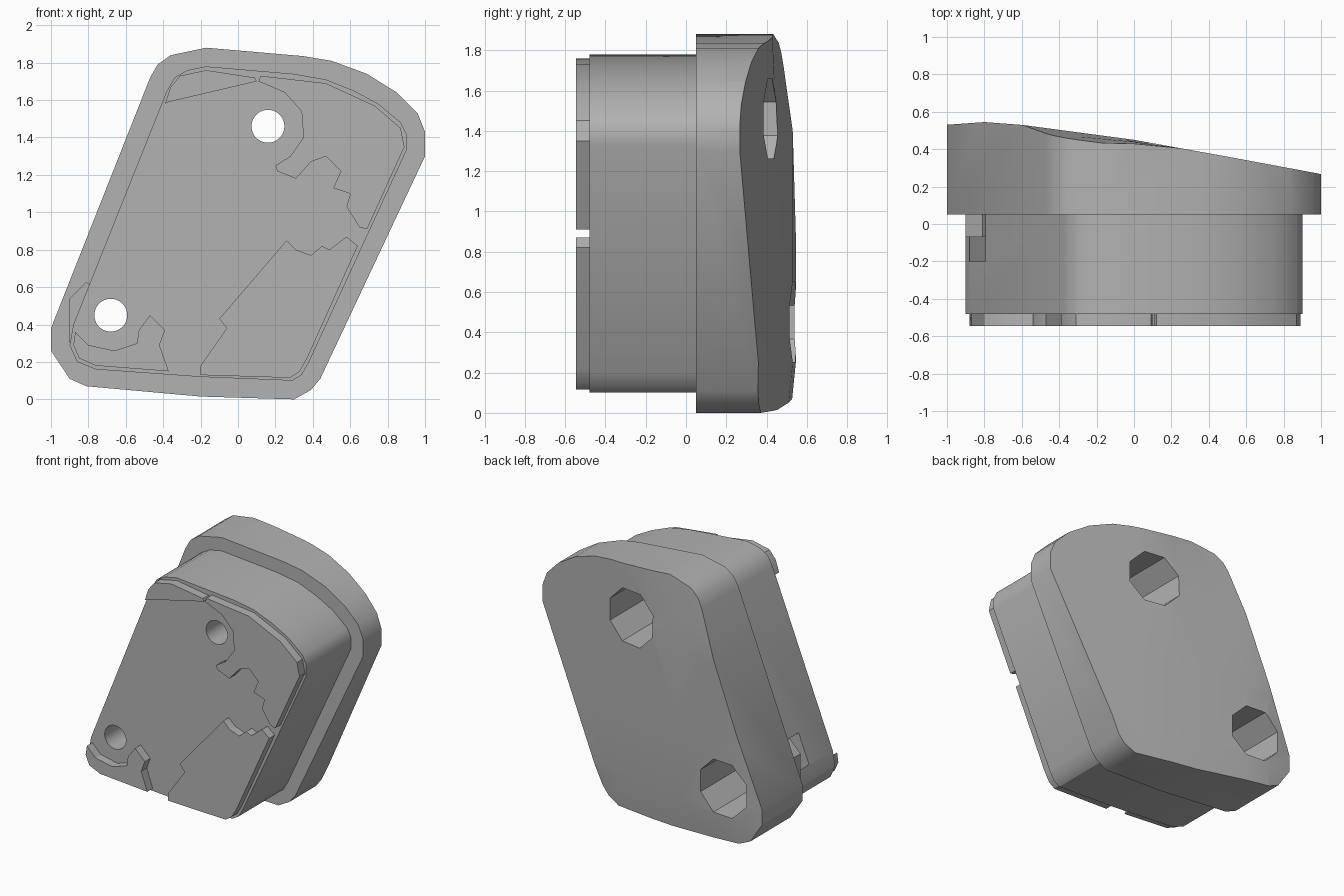
import bpy
import bmesh
import math
from mathutils import Vector

if "Cube" in bpy.data.objects:
    bpy.data.objects.remove(bpy.data.objects["Cube"], do_unlink=True)

grey = bpy.data.materials.new("plain grey")
grey.use_nodes = True
COLOUR = (0.45, 0.45, 0.45, 1)
grey.diffuse_color = COLOUR
grey.node_tree.nodes["Principled BSDF"].inputs["Base Color"].default_value = COLOUR

FLANGE_BACK, BODY_FRONT, PAD_FRONT, BORE_FLOOR = 0.05, -0.48, -0.545, -0.2
SCREW_CENTRES = [(0.16, 1.46), (-0.68, 0.45)]


def prism_mesh(outline, y_front, y_back):
    """Extrude an x-z outline along y."""
    bm = bmesh.new()
    face = bm.faces.new([bm.verts.new((x, y_front, z)) for x, z in outline])
    extruded = bmesh.ops.extrude_face_region(bm, geom=[face], use_keep_orig=True)
    for item in extruded["geom"]:
        if isinstance(item, bmesh.types.BMVert):
            item.co.y = y_back
    bmesh.ops.recalc_face_normals(bm, faces=bm.faces)
    return bm


def make_object(name, bm):
    mesh = bpy.data.meshes.new(name)
    bm.to_mesh(mesh)
    bm.free()
    mesh.materials.append(grey)
    obj = bpy.data.objects.new(name, mesh)
    bpy.context.collection.objects.link(obj)
    return obj


def activate(obj):
    bpy.ops.object.select_all(action="DESELECT")
    obj.select_set(True)
    bpy.context.view_layer.objects.active = obj


def finish(obj, cutters=()):
    """Cut the screw holes, then smooth the rounded corners."""
    activate(obj)
    for cutter in cutters:
        mod = obj.modifiers.new("hole", "BOOLEAN")
        mod.operation = "DIFFERENCE"
        mod.solver = "EXACT"
        mod.object = cutter
        bpy.ops.object.modifier_apply(modifier=mod.name)
    bpy.ops.object.shade_smooth_by_angle(angle=math.radians(32))


def circle(centre, radius, sides):
    steps = [math.tau * (i + 0.5) / sides for i in range(sides)]
    return [(centre[0] + radius * math.cos(a), centre[1] + radius * math.sin(a))
            for a in steps]


def back_depth(x, z):
    """Sloping back surface, falling away to the left and dipping at the top."""
    profile = [(-1.01, 0.53), (-0.8, 0.545), (-0.6, 0.53), (0, 0.45),
               (0.5, 0.36), (1.01, 0.265)]
    depth = profile[-1][1]
    for (xa, ya), (xb, yb) in zip(profile, profile[1:]):
        if xa <= x <= xb:
            depth = ya + (yb - ya) * (x - xa) / (xb - xa)
            break
    top_dip = 0.04 * max(0, (z - 1.4) / 0.45) * min(1, max(0, 0.2 - x) / 0.4)
    bottom_dip = 0.025 * max(0, (0.25 - z) / 0.25)
    return depth - top_dip - bottom_dip


# Screw hole cutters: wide octagonal bore from the back, narrow hole through
cutters = []
for centre in SCREW_CENTRES:
    cutters.append(make_object("bore_cutter", prism_mesh(circle(centre, 0.215, 8), BORE_FLOOR, 1)))
    cutters.append(make_object("hole_cutter", prism_mesh(circle(centre, 0.088, 32), -1, 1)))

# Wide rear flange with a sloping back
flange_outline = [
    (-0.17, 1.88), (-0.36, 1.84), (-0.43, 1.79), (-0.47, 1.72), (-1, 0.38),
    (-1, 0.26), (-0.9, 0.11), (-0.81, 0.07), (-0.2, 0.015), (0.3, 0),
    (0.39, 0.05), (0.44, 0.11), (1, 1.3), (1, 1.43), (0.96, 1.53),
    (0.85, 1.64), (0.69, 1.74), (0.5, 1.81), (0.35, 1.835)]
bm = prism_mesh(flange_outline, FLANGE_BACK, 1)
for axis, cuts in (((1, 0, 0), (-0.8, -0.6, -0.3, 0, 0.25, 0.5, 0.75)),
                   ((0, 0, 1), (0.25, 0.8, 1.4, 1.65))):
    for cut in cuts:
        back = [f for f in bm.faces if all(v.co.y > 0.9 for v in f.verts)]
        edges = {e for f in back for e in f.edges}
        verts = {v for f in back for v in f.verts}
        bmesh.ops.bisect_plane(bm, geom=back + list(edges) + list(verts),
                               plane_co=Vector(axis) * cut, plane_no=axis)
for v in bm.verts:
    if v.co.y > 0.9:
        v.co.y = back_depth(v.co.x, v.co.z)
bmesh.ops.triangulate(bm, faces=[f for f in bm.faces if abs(f.normal.y) > 0.5])
bmesh.ops.recalc_face_normals(bm, faces=bm.faces)
finish(make_object("rear_flange", bm), cutters)

# Narrower front body
body_outline = [
    (-0.17, 1.78), (-0.27, 1.76), (-0.34, 1.72), (-0.38, 1.65), (-0.88, 0.4),
    (-0.9, 0.29), (-0.86, 0.2), (-0.76, 0.16), (-0.2, 0.12), (0.29, 0.1),
    (0.34, 0.13), (0.38, 0.2), (0.9, 1.33), (0.9, 1.42), (0.87, 1.48),
    (0.75, 1.58), (0.62, 1.65), (0.47, 1.71), (0.3, 1.74)]
finish(make_object("front_body", prism_mesh(body_outline, BODY_FRONT, FLANGE_BACK)), cutters)

# Small lug where the body meets the flange
lug = [(-0.9, 0.3), (-0.9, 0.54), (-0.81, 0.63), (-0.78, 0.6)]
finish(make_object("side_lug", prism_mesh(lug, -0.07, FLANGE_BACK)))

# Raised irregular pads on the front face
pads = {
    "upper_pad": [
        (-0.39, 1.58), (-0.36, 1.67), (-0.31, 1.73), (-0.17, 1.76), (0.09, 1.72),
        (0.1, 1.7), (-0.37, 1.59)],
    "side_pad": [
        (0.12, 1.73), (0.11, 1.7), (0.25, 1.64), (0.34, 1.54), (0.35, 1.4),
        (0.28, 1.3), (0.2, 1.25), (0.21, 1.22), (0.31, 1.18), (0.39, 1.27),
        (0.47, 1.3), (0.55, 1.22), (0.51, 1.13), (0.6, 1.1), (0.58, 1.03),
        (0.65, 0.92), (0.69, 0.91), (0.89, 1.35), (0.87, 1.45), (0.73, 1.57),
        (0.47, 1.69)],
    "lower_pad": [
        (-0.2, 0.13), (-0.2, 0.18), (-0.06, 0.38), (-0.1, 0.43), (0.26, 0.85),
        (0.31, 0.8), (0.39, 0.77), (0.45, 0.82), (0.49, 0.8), (0.58, 0.87),
        (0.64, 0.82), (0.37, 0.22), (0.33, 0.15), (0.28, 0.115)],
    "corner_pad": [
        (-0.87, 0.36), (-0.8, 0.29), (-0.66, 0.26), (-0.54, 0.3), (-0.53, 0.37),
        (-0.47, 0.45), (-0.39, 0.37), (-0.42, 0.29), (-0.37, 0.15), (-0.76, 0.18),
        (-0.85, 0.22), (-0.88, 0.29)],
}
for name, outline in pads.items():
    finish(make_object(name, prism_mesh(outline, PAD_FRONT, BODY_FRONT)))

for cutter in cutters:
    bpy.data.objects.remove(cutter, do_unlink=True)
